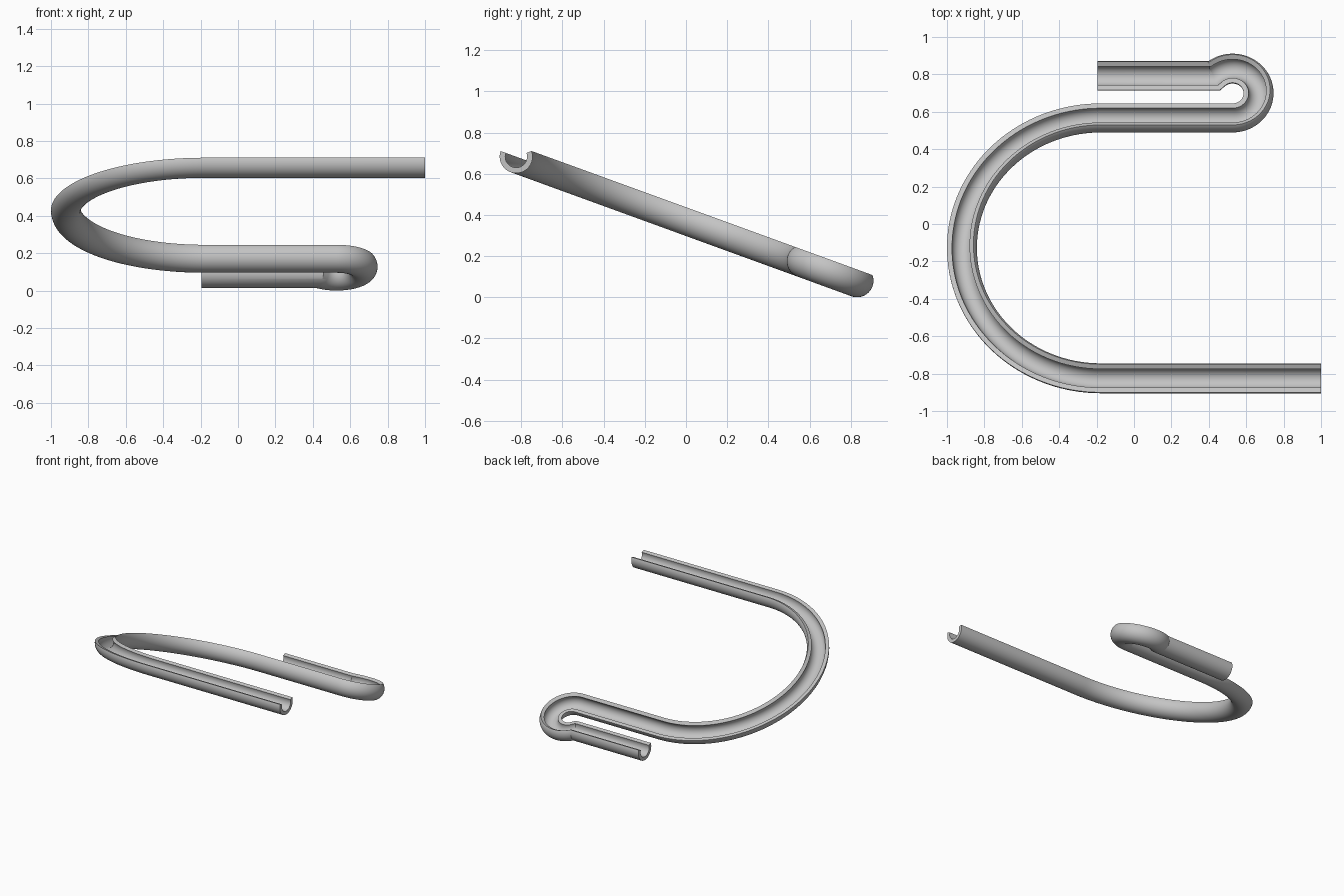
import bpy
import bmesh
from math import sin, cos, radians, pi
from mathutils import Vector, Matrix

cube = bpy.data.objects.get("Cube")
if cube:
    bpy.data.objects.remove(cube, do_unlink=True)

OUTER, INNER = 0.08, 0.053      # channel wall radii
TILT = radians(20)              # slope of the whole track
BIG, SMALL = 0.742, 0.139       # bend radii
START_Y, START_Z = -0.825, 0.683


def bend(cx, cy, radius, a0, a1, steps):
    """Points along a circular bend, angles in degrees."""
    return [Vector((cx + radius * cos(radians(a0 + (a1 - a0) * i / steps)),
                    cy + radius * sin(radians(a0 + (a1 - a0) * i / steps)), 0))
            for i in range(steps + 1)]


# Centre line in the flat track plane: straight, wide bend, straight, tight curl, straight
path = [Vector((1, 0, 0))]
path += bend(-0.178, BIG, BIG, 270, 90, 72)
path += bend(0.527, 2 * BIG + SMALL, SMALL, -90, 135, 48)
path.append(Vector((-0.195, path[-1].y, 0)))

# Cross-section: an open ring, one lip level with the plane and the other curled over
ARC = 44
angles = [radians(180 + 220 * i / ARC) for i in range(ARC + 1)]
section = [(OUTER * cos(a), OUTER * sin(a)) for a in angles]
section += [(INNER * cos(a), INNER * sin(a)) for a in reversed(angles)]

# Sweep the section along the path with mitred joints
bm = bmesh.new()
up = Vector((0, 0, 1))
place = Matrix.Translation((0, START_Y, START_Z)) @ Matrix.Rotation(-TILT, 4, 'X')
rings = []
for i, p in enumerate(path):
    before = (p - path[i - 1]).normalized() if i else None
    after = (path[i + 1] - p).normalized() if i < len(path) - 1 else None
    before, after = before or after, after or before
    heading = (before + after).normalized()
    side = heading.cross(up) / heading.dot(after)
    rings.append([bm.verts.new(place @ (p + side * s + up * h)) for s, h in section])

n = len(section)
for a, b in zip(rings, rings[1:]):
    for j in range(n):
        k = (j + 1) % n
        bm.faces.new((a[j], a[k], b[k], b[j]))

# End caps, built as strips between the outer and inner arcs
for ring in (rings[0], rings[-1]):
    for j in range(ARC):
        bm.faces.new((ring[j], ring[j + 1], ring[n - 2 - j], ring[n - 1 - j]))
bmesh.ops.recalc_face_normals(bm, faces=bm.faces)

mesh = bpy.data.meshes.new("curved_channel")
bm.to_mesh(mesh)
bm.free()
channel = bpy.data.objects.new("curved_channel", mesh)
bpy.context.collection.objects.link(channel)

# Plain grey material
grey = bpy.data.materials.new("plain_grey")
grey.use_nodes = True
colour = (0.55, 0.55, 0.55, 1)
grey.diffuse_color = colour
grey.node_tree.nodes["Principled BSDF"].inputs["Base Color"].default_value = colour
mesh.materials.append(grey)

bpy.ops.object.select_all(action='DESELECT')
channel.select_set(True)
bpy.context.view_layer.objects.active = channel
bpy.ops.object.shade_smooth_by_angle(angle=radians(30))
